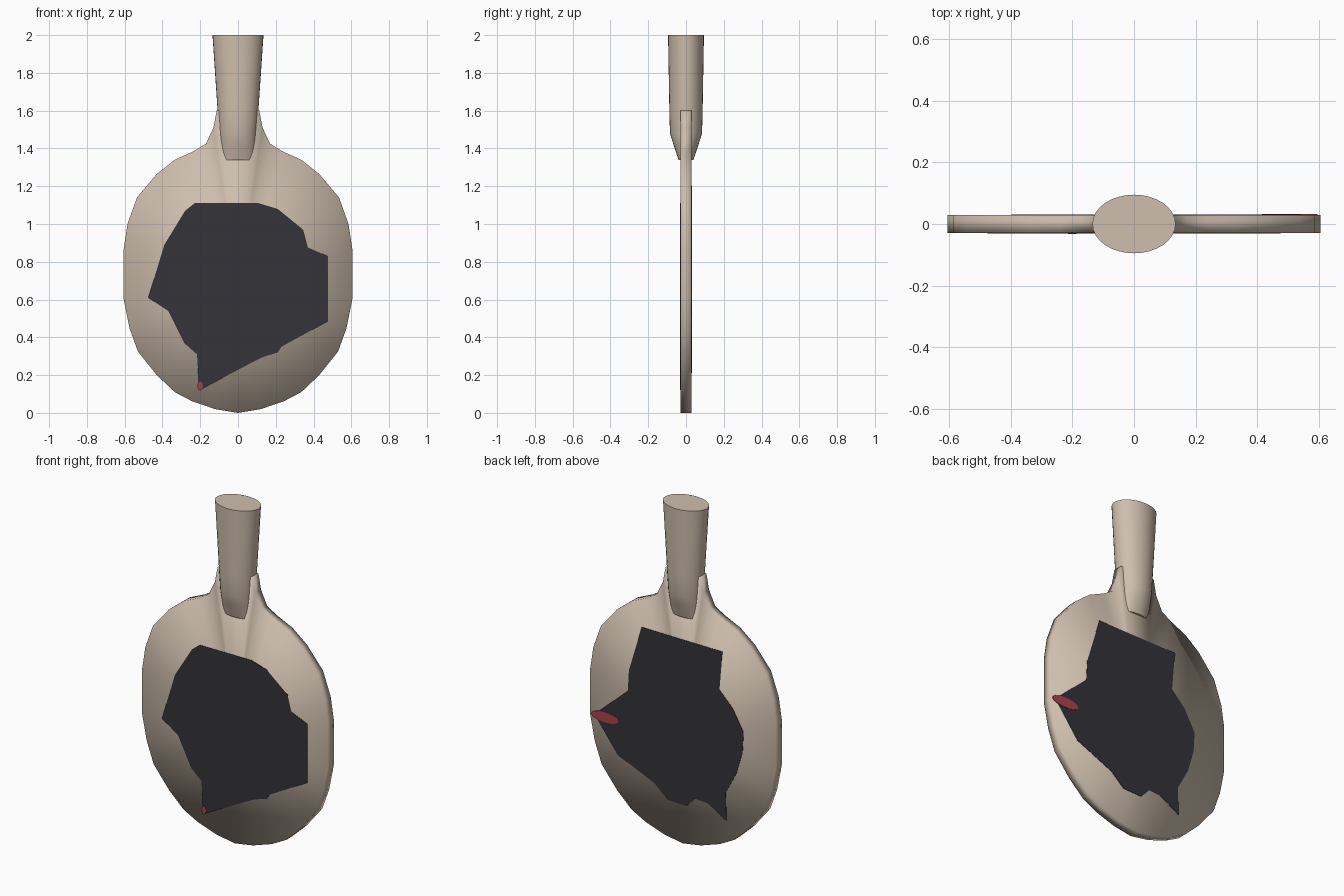
import bpy, bmesh, math

if "Cube" in bpy.data.objects:
    bpy.data.objects.remove(bpy.data.objects["Cube"])

HALF = 0.029  # half thickness of the blade


def material(name, rgb):
    m = bpy.data.materials.new(name)
    m.diffuse_color = (*rgb, 1)
    m.use_nodes = True
    m.node_tree.nodes["Principled BSDF"].inputs["Base Color"].default_value = m.diffuse_color
    return m


wood = material("pale wood", (0.62, 0.52, 0.42))
dark = material("charcoal rubber", (0.034, 0.034, 0.041))
red = material("worn red", (0.42, 0.055, 0.07))


def finish(bm, name, mat, smooth=None):
    bmesh.ops.recalc_face_normals(bm, faces=bm.faces)
    me = bpy.data.meshes.new(name)
    bm.to_mesh(me)
    bm.free()
    me.materials.append(mat)
    ob = bpy.data.objects.new(name, me)
    bpy.context.collection.objects.link(ob)
    if smooth is not None:
        bpy.ops.object.select_all(action='DESELECT')
        ob.select_set(True)
        bpy.context.view_layer.objects.active = ob
        bpy.ops.object.shade_smooth_by_angle(angle=smooth)
    return ob


def plate(name, pts, mat, y0, y1):
    """Thin plate from an outline in the x-z plane."""
    bm = bmesh.new()
    a = [bm.verts.new((x, y0, z)) for x, z in pts]
    b = [bm.verts.new((x, y1, z)) for x, z in pts]
    bm.faces.new(a)
    bm.faces.new(b)
    for i in range(len(pts)):
        j = (i + 1) % len(pts)
        bm.faces.new((a[i], a[j], b[j], b[i]))
    bmesh.ops.triangulate(bm, faces=[f for f in bm.faces if len(f.verts) > 4])
    return finish(bm, name, mat)


# blade: mirrored outline, fanned to the centre on both sides, softly shaded
right = [(0.12, 0.02), (0.24, 0.06), (0.335, 0.11), (0.43, 0.2), (0.53, 0.325),
         (0.575, 0.45), (0.605, 0.6), (0.605, 0.87), (0.585, 1.0), (0.535, 1.14),
         (0.43, 1.265), (0.335, 1.34), (0.235, 1.385), (0.17, 1.425),
         (0.13, 1.51), (0.113, 1.6)]
outline = [(0, 0)] + right + [(-x, z) for x, z in reversed(right)]
bm = bmesh.new()
front, back = [[bm.verts.new((x, y, z)) for x, z in outline] for y in (-HALF, HALF)]
centres = [bm.verts.new((0, y, 0.66)) for y in (-HALF, HALF)]
for i in range(len(outline)):
    j = (i + 1) % len(outline)
    bm.faces.new((front[i], front[j], back[j], back[i]))
    bm.faces.new((centres[0], front[i], front[j]))
    bm.faces.new((centres[1], back[j], back[i]))
finish(bm, "blade", wood, math.pi)

# handle: lofted oval sections (z, half width, half depth)
sections = [(1.34, 0.088, 0.040), (1.42, 0.095, 0.066), (1.48, 0.099, 0.085),
            (1.6, 0.108, 0.088), (2.0, 0.135, 0.095)]
bm = bmesh.new()
N = 32
rings = [[bm.verts.new((rx * math.cos(2 * math.pi * k / N),
                        ry * math.sin(2 * math.pi * k / N), z)) for k in range(N)]
         for z, rx, ry in sections]
for lo, hi in zip(rings, rings[1:]):
    for k in range(N):
        n = (k + 1) % N
        bm.faces.new((lo[k], lo[n], hi[n], hi[k]))
bm.faces.new(rings[0])
bm.faces.new(rings[-1])
finish(bm, "handle", wood, math.radians(50))

# ragged rubber left on the front
front_pts = [(-0.23, 1.11), (0.11, 1.11), (0.21, 1.08), (0.27, 1.02), (0.345, 0.97),
             (0.36, 0.88), (0.475, 0.83), (0.40, 0.63), (0.475, 0.485), (0.345, 0.52),
             (0.21, 0.32), (0.13, 0.295), (0.08, 0.27), (-0.085, 0.235), (-0.205, 0.12),
             (-0.217, 0.31), (-0.285, 0.37), (-0.37, 0.54), (-0.475, 0.61),
             (-0.37, 0.78), (-0.39, 0.89), (-0.28, 1.07)]
plate("front_rubber", front_pts, dark, -HALF - 0.002, -HALF + 0.002)

# ragged rubber left on the back
back_pts = [(0.267, 1.205), (-0.26, 1.2), (-0.20, 1.09), (-0.24, 0.97), (-0.325, 0.885),
            (-0.397, 0.76), (-0.39, 0.64), (-0.35, 0.505), (-0.28, 0.375),
            (-0.286, 0.21), (-0.163, 0.28), (-0.091, 0.297), (-0.026, 0.227),
            (0.098, 0.231), (0.182, 0.305), (0.423, 0.41), (0.384, 0.515),
            (0.575, 0.61), (0.358, 0.807), (0.351, 0.928), (0.28, 1.04)]
plate("back_rubber", back_pts, dark, HALF - 0.002, HALF + 0.002)


# red stains
def oval(cx, cz, rx, rz, n=20):
    return [(cx + rx * math.cos(2 * math.pi * k / n),
             cz + rz * math.sin(2 * math.pi * k / n)) for k in range(n)]


plate("front_stain", oval(-0.2, 0.143, 0.014, 0.024, 10), red, -HALF - 0.004, -HALF)
plate("back_stain", oval(0.505, 0.61, 0.09, 0.03), red, HALF, HALF + 0.004)
